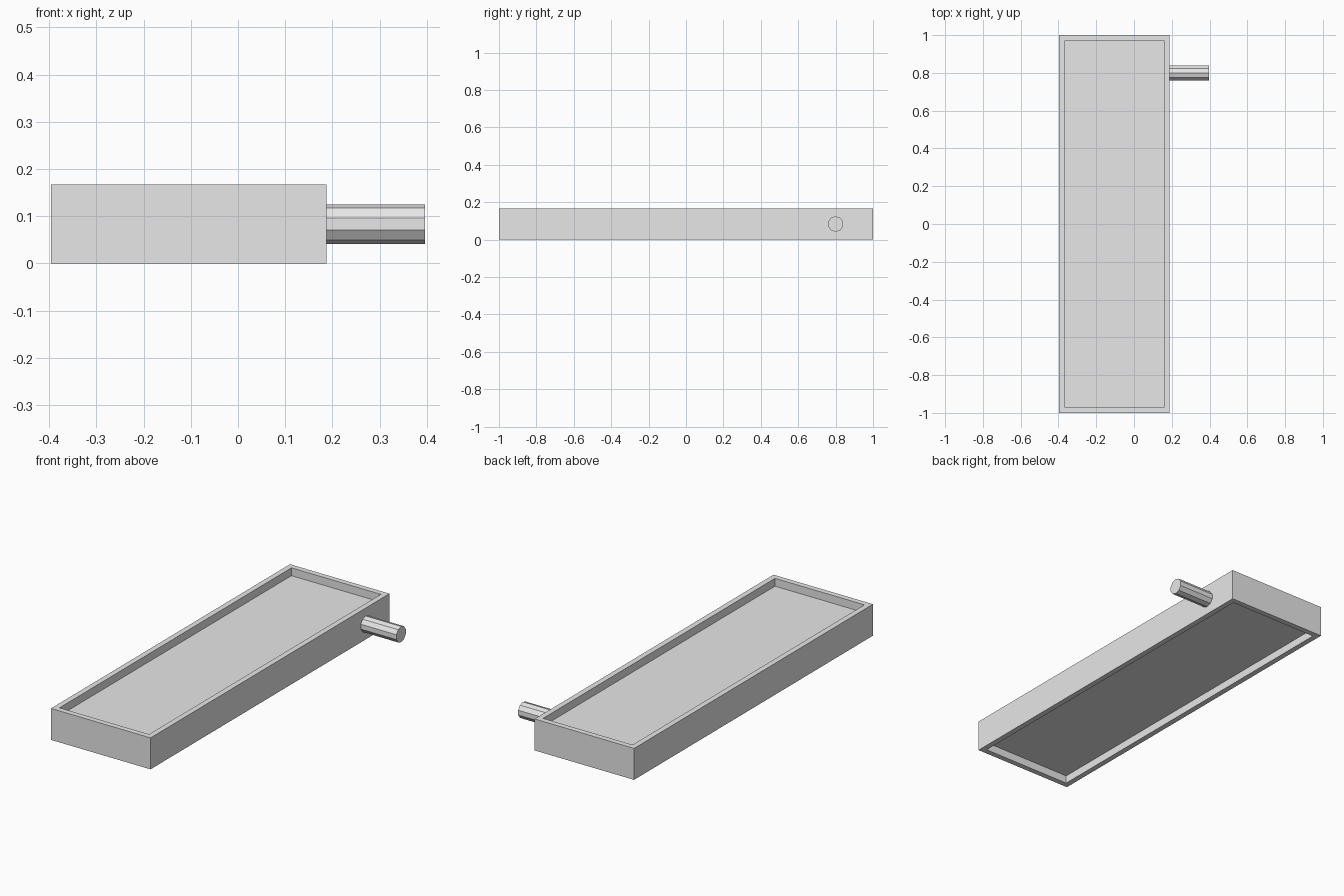
import bpy
import bmesh
from math import pi
from mathutils import Matrix, Vector

UNIT = 1 / 12            # module: tray is 7 x 24 x 2 units
WALL = UNIT / 2          # rim width and recess depth
SIZE = Vector((7, 24, 2)) * UNIT
ROD_LENGTH = 2.5 * UNIT
LEFT = -(SIZE.x + ROD_LENGTH) / 2
RIGHT = LEFT + SIZE.x

cube = bpy.data.objects.get("Cube")
if cube:
    bpy.data.objects.remove(cube, do_unlink=True)

grey = bpy.data.materials.new("plain grey")
grey.use_nodes = True
grey.diffuse_color = (0.8, 0.8, 0.8, 1)
grey.node_tree.nodes["Principled BSDF"].inputs["Base Color"].default_value = grey.diffuse_color


def add_object(name, bm):
    bmesh.ops.recalc_face_normals(bm, faces=bm.faces)
    mesh = bpy.data.meshes.new(name)
    bm.to_mesh(mesh)
    bm.free()
    mesh.materials.append(grey)
    obj = bpy.data.objects.new(name, mesh)
    bpy.context.collection.objects.link(obj)
    return obj


# Tray: a box with a rimmed recess in both the top and the underside
bm = bmesh.new()
centre = Vector(((LEFT + RIGHT) / 2, 0, SIZE.z / 2))
bmesh.ops.create_cube(bm, size=1, matrix=Matrix.Translation(centre) @ Matrix.Diagonal(SIZE.to_4d()))
bm.normal_update()
for face in [f for f in bm.faces if abs(f.normal.z) > 0.9]:
    inward = -face.normal.copy()
    bmesh.ops.inset_region(bm, faces=[face], thickness=WALL)
    # The zero-thickness step leaves room for vertical recess walls
    wall = bmesh.ops.extrude_discrete_faces(bm, faces=[face])
    floor = wall["faces"][0]
    bmesh.ops.translate(bm, verts=floor.verts, vec=inward * WALL)
add_object("tray", bm)

# Side rod: ten flat sides, with an edge at the very top
bm = bmesh.new()
turn = Matrix.Rotation(pi / 2, 4, "Y")
bmesh.ops.create_cone(bm, cap_ends=True, segments=10, radius1=WALL, radius2=WALL,
                      depth=ROD_LENGTH, matrix=turn)
top = max(v.co.z for v in bm.verts)
if top < WALL * 0.99:
    bmesh.ops.rotate(bm, verts=bm.verts, cent=(0, 0, 0), matrix=Matrix.Rotation(pi / 10, 3, "X"))
bmesh.ops.translate(bm, verts=bm.verts, vec=(RIGHT + ROD_LENGTH / 2, 0.8, SIZE.z / 2))
add_object("side_rod", bm)
